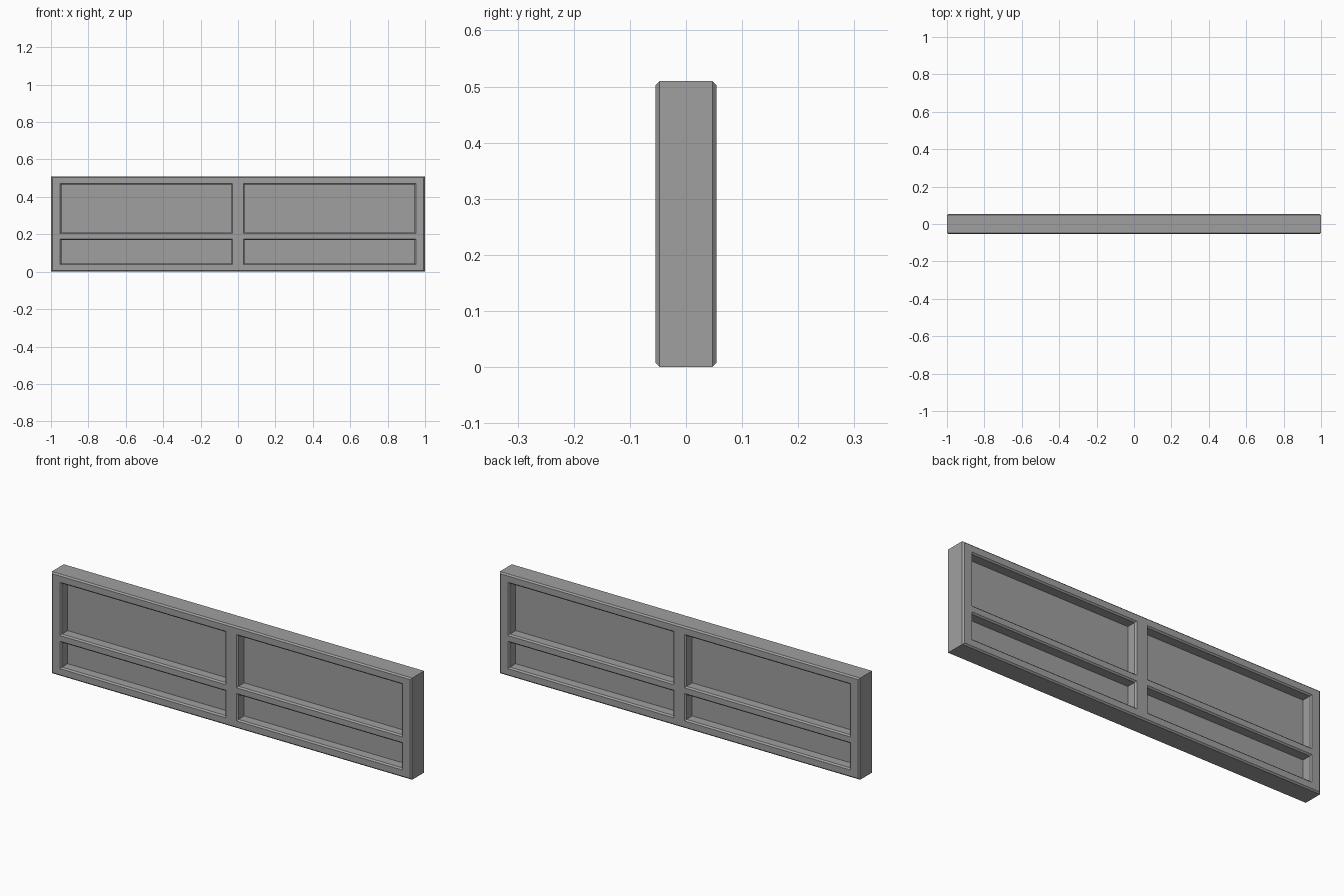
import bpy, bmesh

cube = bpy.data.objects.get("Cube")
if cube:
    bpy.data.objects.remove(cube, do_unlink=True)

HALF_DEPTH = 0.054
CHAMFER = 0.007
XS = [-1, -0.944, -0.036, 0.036, 0.944, 1]      # frame and opening edges across
ZS = [0, 0.045, 0.169, 0.211, 0.465, 0.51]      # frame and opening edges upward


def material(name, value):
    mat = bpy.data.materials.new(name)
    mat.use_nodes = True
    colour = (value, value, value, 1)
    mat.diffuse_color = colour
    mat.node_tree.nodes["Principled BSDF"].inputs["Base Color"].default_value = colour
    return mat


def add_object(name, bm, mat):
    mesh = bpy.data.meshes.new(name)
    bm.to_mesh(mesh)
    bm.free()
    mesh.materials.append(mat)
    obj = bpy.data.objects.new(name, mesh)
    bpy.context.collection.objects.link(obj)
    return obj


grey = material("window grey", 0.35)

# Frame: a sheet of cells without the four openings, extruded and chamfered
bm = bmesh.new()
grid = [[bm.verts.new((x, -HALF_DEPTH, z)) for z in ZS] for x in XS]
for i in range(5):
    for j in range(5):
        if not (i % 2 and j % 2):
            bm.faces.new((grid[i][j], grid[i + 1][j], grid[i + 1][j + 1], grid[i][j + 1]))
ext = bmesh.ops.extrude_face_region(bm, geom=bm.faces[:], use_keep_orig=True)
back = [g for g in ext["geom"] if isinstance(g, bmesh.types.BMVert)]
bmesh.ops.translate(bm, verts=back, vec=(0, 2 * HALF_DEPTH, 0))
bmesh.ops.recalc_face_normals(bm, faces=bm.faces[:])
rims = [e for e in bm.edges
        if len(e.link_faces) == 2
        and sum(abs(f.normal.y) > 0.9 for f in e.link_faces) == 1]
bmesh.ops.bevel(bm, geom=rims, offset=CHAMFER, segments=1, profile=0.5, affect='EDGES')
bmesh.ops.dissolve_limit(bm, angle_limit=0.01, verts=bm.verts[:], edges=bm.edges[:])
add_object("window_frame", bm, grey)

# Panes: thin plates in the middle of the frame depth
for row, j in (("lower", 1), ("upper", 3)):
    for side, i in (("right", 1), ("left", 3)):
        bm = bmesh.new()
        bmesh.ops.create_cube(bm, size=1)
        bmesh.ops.scale(bm, vec=(XS[i + 1] - XS[i], 0.004, ZS[j + 1] - ZS[j]), verts=bm.verts[:])
        pane = add_object(f"{row}_{side}_pane", bm, grey)
        pane.location = ((XS[i] + XS[i + 1]) / 2, 0, (ZS[j] + ZS[j + 1]) / 2)
